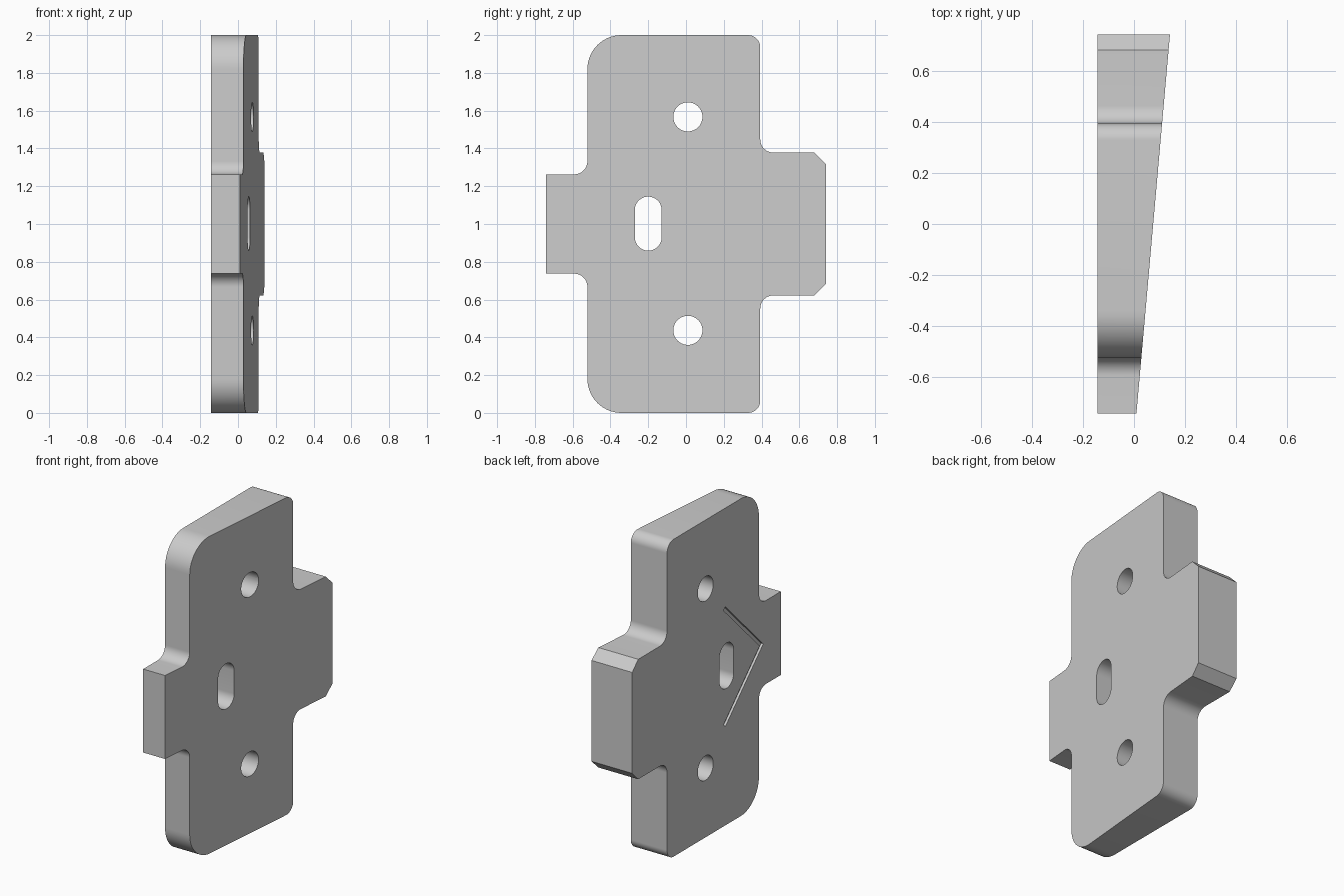
import bpy, bmesh, math
from mathutils import Vector

if "Cube" in bpy.data.objects:
    bpy.data.objects.remove(bpy.data.objects["Cube"])

BACK = -0.143


def front_x(y):
    # the front face slopes along y
    return 0.075 + 0.0885 * y


def rounded(corners, steps=14):
    # (y, z, radius) corners -> outline with filleted corners
    out = []
    n = len(corners)
    for i, (y, z, r) in enumerate(corners):
        p = Vector((y, z))
        if r == 0:
            out.append(p)
            continue
        a = (Vector(corners[i - 1][:2]) - p).normalized()
        b = (Vector(corners[(i + 1) % n][:2]) - p).normalized()
        c = p + (a + b) * r
        for k in range(steps + 1):
            t = k / steps * math.pi / 2
            out.append(c - b * r * math.cos(t) - a * r * math.sin(t))
    return out


def prism(name, outline, x0, x1):
    # extrude a y-z outline between x0 and x1(y)
    bm = bmesh.new()
    lo = [bm.verts.new((x0, p[0], p[1])) for p in outline]
    hi = [bm.verts.new((x1(p[0]), p[0], p[1])) for p in outline]
    bm.faces.new(lo)
    bm.faces.new(hi)
    n = len(lo)
    for i in range(n):
        j = (i + 1) % n
        bm.faces.new((lo[i], lo[j], hi[j], hi[i]))
    bmesh.ops.recalc_face_normals(bm, faces=bm.faces)
    me = bpy.data.meshes.new(name)
    bm.to_mesh(me)
    bm.free()
    ob = bpy.data.objects.new(name, me)
    bpy.context.collection.objects.link(ob)
    return ob


def slot(cy, cz, r, half=0.0, n=24):
    # circle, or an upright slot when half > 0
    pts = []
    for s in (1, -1):
        m = n + 1 if half else n
        for k in range(m):
            t = math.pi * k / n + (0 if s > 0 else math.pi)
            pts.append((cy + r * math.cos(t), cz + s * half + r * math.sin(t)))
    return pts


# plate outline: upper half, mirrored about z = 1
upper = [(-0.74, 1.263, 0), (-0.522, 1.263, 0.07), (-0.522, 2, 0.18),
         (0.393, 2, 0.065), (0.393, 1.378, 0.07), (0.68, 1.378, 0),
         (0.74, 1.318, 0)]
# fillets on both concave and convex corners use the same rule
corners = upper + [(y, 2 - z, r) for y, z, r in reversed(upper)]
plate = prism("tapered_plate", rounded(corners), BACK, front_x)

# through holes, slot and engraved chevron on the back
w = 0.035
chevron = [(-0.565, 1.0), (-0.187, 1.378), (-0.187 + w / 2, 1.378 - w / 2),
           (-0.565 + w, 1.0), (-0.187 + w / 2, 0.622 + w / 2), (-0.187, 0.622)]
cutters = [
    prism("upper_hole_cutter", slot(0.01, 1.567, 0.077), -0.5, lambda y: 0.5),
    prism("lower_hole_cutter", slot(0.01, 0.437, 0.077), -0.5, lambda y: 0.5),
    prism("slot_cutter", slot(-0.2, 1.002, 0.071, 0.072), -0.5, lambda y: 0.5),
    prism("chevron_cutter", chevron, -0.3, lambda y: BACK + 0.015),
]
bpy.context.view_layer.objects.active = plate
plate.select_set(True)
for c in cutters:
    c.hide_render = True
    m = plate.modifiers.new(c.name, 'BOOLEAN')
    m.operation = 'DIFFERENCE'
    m.solver = 'EXACT'
    m.object = c
    bpy.ops.object.modifier_apply(modifier=m.name)
    bpy.data.objects.remove(c)
bpy.ops.object.shade_smooth_by_angle(angle=math.radians(30))
